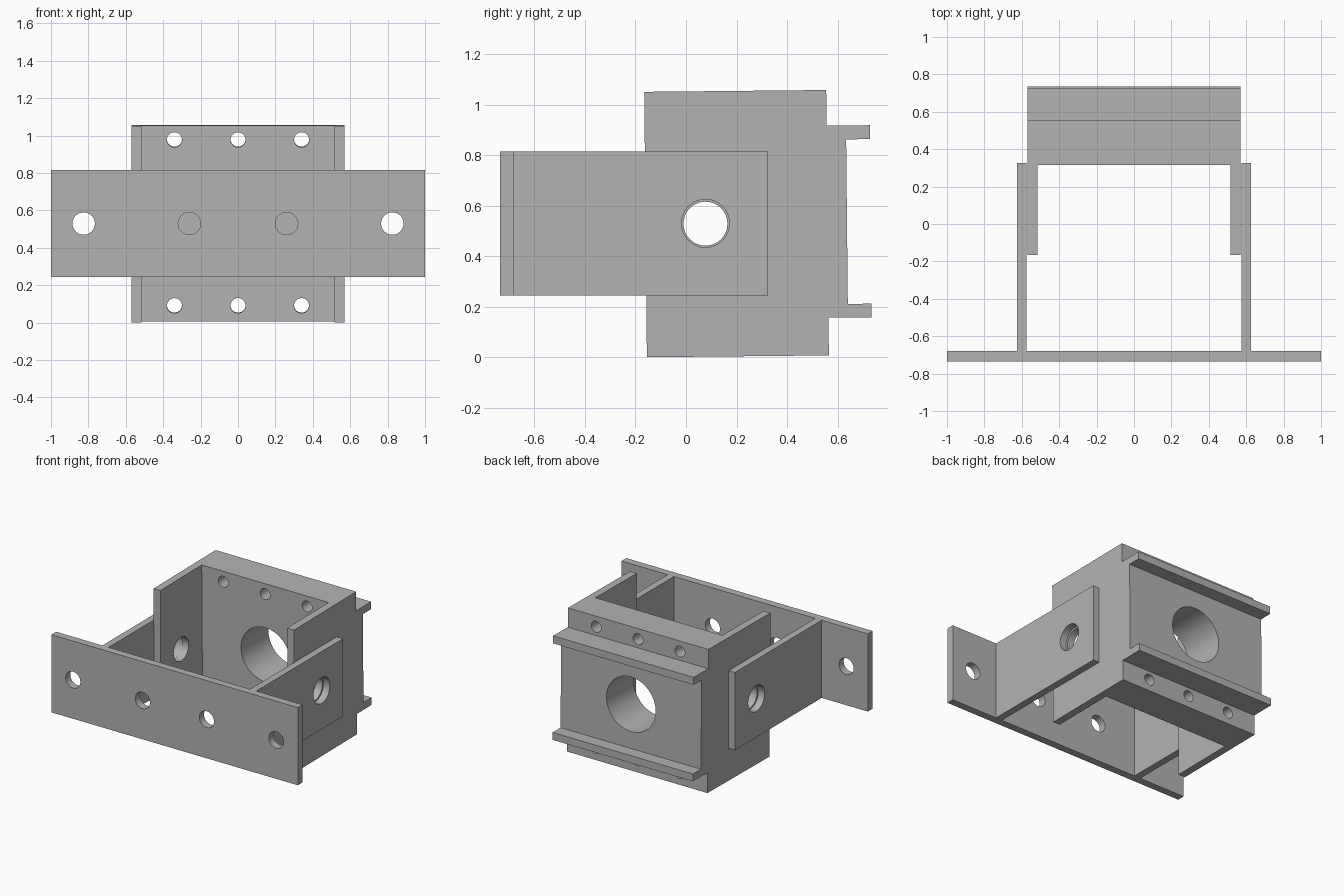
import bpy, bmesh, math
from mathutils import Matrix, Vector

if "Cube" in bpy.data.objects:
    bpy.data.objects.remove(bpy.data.objects["Cube"], do_unlink=True)

GREY = (0.45, 0.45, 0.45, 1)
metal = bpy.data.materials.new("grey metal")
metal.use_nodes = True
metal.diffuse_color = GREY
metal.node_tree.nodes["Principled BSDF"].inputs["Base Color"].default_value = GREY


def extrude(name, points, lift, depth):
    """Extrude a closed outline: lift turns 2D points to 3D, depth is the sweep."""
    bm = bmesh.new()
    face = bm.faces.new([bm.verts.new(lift(a, b)) for a, b in points])
    swept = bmesh.ops.extrude_face_region(bm, geom=[face])["geom"]
    bmesh.ops.translate(bm, vec=depth,
                        verts=[v for v in swept if isinstance(v, bmesh.types.BMVert)])
    bmesh.ops.recalc_face_normals(bm, faces=bm.faces)
    mesh = bpy.data.meshes.new(name)
    bm.to_mesh(mesh)
    bm.free()
    mesh.materials.append(metal)
    obj = bpy.data.objects.new(name, mesh)
    bpy.context.collection.objects.link(obj)
    return obj


def box(name, x, y, z):
    corners = [(x[0], y[0]), (x[1], y[0]), (x[1], y[1]), (x[0], y[1])]
    return extrude(name, corners, lambda a, b: (a, b, z[0]), Vector((0, 0, z[1] - z[0])))


def rod(center, axis, radius, length):
    """Cylinder cutter along the x or y axis."""
    turn = Matrix.Rotation(math.pi / 2, 4, "Y" if axis == "x" else "X")
    bm = bmesh.new()
    bmesh.ops.create_cone(bm, cap_ends=True, segments=32, radius1=radius, radius2=radius,
                          depth=length, matrix=Matrix.Translation(center) @ turn)
    mesh = bpy.data.meshes.new("cutter")
    bm.to_mesh(mesh)
    bm.free()
    mesh.materials.append(metal)
    obj = bpy.data.objects.new("cutter", mesh)
    bpy.context.collection.objects.link(obj)
    return obj


def carve(obj, cutters):
    bpy.context.view_layer.objects.active = obj
    for cutter in cutters:
        mod = obj.modifiers.new("cut", "BOOLEAN")
        mod.operation = "DIFFERENCE"
        mod.solver = "EXACT"
        mod.object = cutter
        bpy.ops.object.modifier_apply(modifier=mod.name)
        bpy.data.objects.remove(cutter, do_unlink=True)


def finish(obj):
    bpy.ops.object.select_all(action="DESELECT")
    obj.select_set(True)
    bpy.context.view_layer.objects.active = obj
    bpy.ops.object.shade_smooth_by_angle(angle=math.radians(30))


MID = 0.53           # height of the main hole line
HOLE_Y = 0.077       # depth of the pivot holes

# Bracket: wide front plate with two rearward arms, as one T-jointed outline
half = [(1, -0.735), (1, -0.68), (0.625, -0.68), (0.625, 0.325), (0.574, 0.325), (0.574, -0.68)]
outline = half + [(-x, y) for x, y in reversed(half)]
bracket = extrude("mounting_bracket", outline, lambda a, b: (a, b, 0.245), Vector((0, 0, 0.57)))
holes = [rod((x, -0.71, MID), "y", 0.06, 0.2) for x in (-0.825, -0.26, 0.26, 0.825)]
holes += [rod((s * 0.6, HOLE_Y, MID), "x", 0.095, 0.2) for s in (-1, 1)]
carve(bracket, holes)
finish(bracket)

# Carriage: block with a raised rear pad and two rails, swept across the width
profile = [(-0.16, 0.004), (0.56, 0.004), (0.56, 0.153), (0.731, 0.153), (0.731, 0.207),
           (0.637, 0.207), (0.637, 0.858), (0.731, 0.858), (0.731, 0.913),
           (0.56, 0.913), (0.56, 1.054), (-0.16, 1.054)]
carriage = extrude("carriage", profile, lambda a, b: (-0.57, a, b), Vector((1.14, 0, 0)))
cuts = [box("cutter", (-0.515, 0.515), (-0.5, 0.32), (-0.3, 1.4)),
        rod((0, 0.45, MID), "y", 0.2, 0.8)]
cuts += [rod((x, 0.45, z), "y", 0.04, 0.6) for x in (-0.34, 0, 0.34) for z in (0.09, 0.977)]
cuts += [rod((s * 0.54, HOLE_Y, MID), "x", 0.087, 0.2) for s in (-1, 1)]
carve(carriage, cuts)

# The carriage leans very slightly on its pivot
pivot = Matrix.Translation((0, 0.2, MID))
carriage.data.transform(pivot @ Matrix.Rotation(0.01, 4, "X") @ pivot.inverted())
finish(carriage)
